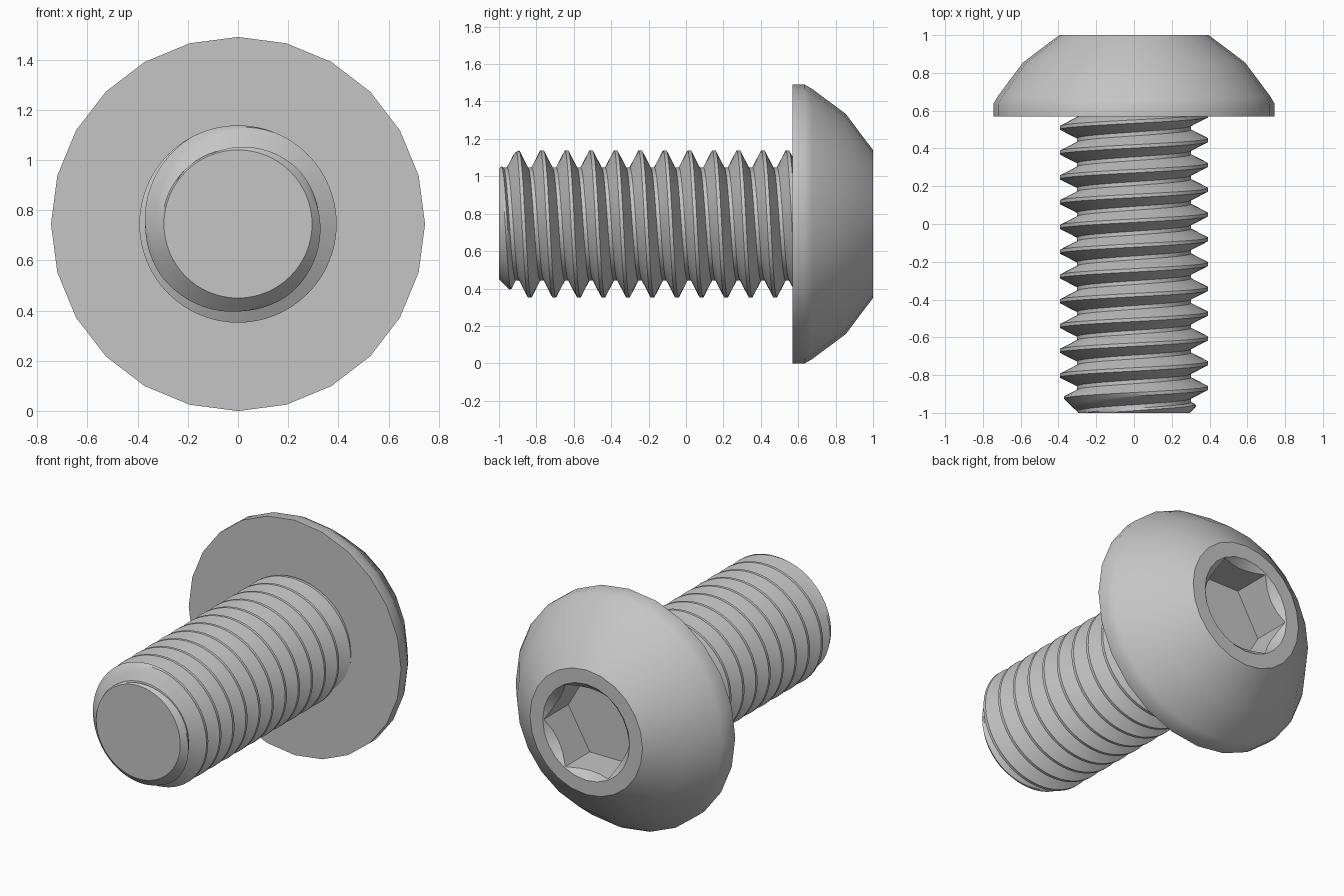
import bpy, bmesh
from math import sin, cos, pi, radians

if "Cube" in bpy.data.objects:
    bpy.data.objects.remove(bpy.data.objects["Cube"], do_unlink=True)

AXIS_Z = 0.745

steel = bpy.data.materials.new("grey steel")
steel.use_nodes = True
grey = (0.56, 0.56, 0.56, 1)
steel.diffuse_color = grey
steel.node_tree.nodes["Principled BSDF"].inputs["Base Color"].default_value = grey


def point(bm, r, y, a):
    """Vertex at radius r, angle a (from +z towards +x) around the bolt axis."""
    return bm.verts.new((r * sin(a), y, AXIS_Z + r * cos(a)))


def finish(bm, name):
    bmesh.ops.remove_doubles(bm, verts=bm.verts, dist=0.0005)
    bmesh.ops.recalc_face_normals(bm, faces=bm.faces)
    mesh = bpy.data.meshes.new(name)
    bm.to_mesh(mesh)
    bm.free()
    mesh.materials.append(steel)
    obj = bpy.data.objects.new(name, mesh)
    bpy.context.collection.objects.link(obj)
    bpy.ops.object.select_all(action="DESELECT")
    obj.select_set(True)
    bpy.context.view_layer.objects.active = obj
    bpy.ops.object.shade_smooth_by_angle(angle=radians(30))
    return obj


# Domed head with a hexagonal socket, lofted through rings
SIDES = 24
APOTHEM, MOUTH, FLOOR = 0.26, 0.305, 0.75


def hex_radius(a):
    return APOTHEM / cos((a + pi / 6) % (pi / 3) - pi / 6)


bm = bmesh.new()
angles = [2 * pi * i / SIDES for i in range(SIDES)]
outline = [(0.745, 0.57), (0.745, 0.635), (0.722, 0.675),
           (0.588, 0.855), (0.395, 1.0), (MOUTH, 1.0)]
rings = [[point(bm, r, y, a) for a in angles] for r, y in outline]
# countersunk mouth meets the flats in shallow arcs
rings.append([point(bm, hex_radius(a), 1 - (MOUTH - hex_radius(a)), a) for a in angles])
rings.append([point(bm, hex_radius(a), FLOOR, a) for a in angles])
for lower, upper in zip(rings, rings[1:]):
    for i in range(SIDES):
        j = (i + 1) % SIDES
        bm.faces.new((lower[i], lower[j], upper[j], upper[i]))
bm.faces.new(rings[0])
bm.faces.new(rings[-1])
finish(bm, "head")

# Threaded shank: a right-hand helical grid, trimmed by the tip chamfer
STEPS, PITCH, START = 64, 0.1312, -0.901
CREST, ROOT, TIP = 0.393, 0.302, 0.295
TOP = 0.6
half_crest, half_root = 0.009, 0.010
flank_start, flank_end = half_crest, PITCH - half_crest
run = PITCH / 2 - half_crest - half_root

tooth = []
for k in range(5):
    tooth.append((half_crest + run * k / 4, CREST + (ROOT - CREST) * k / 4))
tooth += [(PITCH - y, r) for y, r in reversed(tooth)]

bm = bmesh.new()
rows = []
for turn in range(-3, 13):
    for offset, radius in tooth:
        row = []
        for s in range(STEPS + 1):
            y = START + offset + PITCH * (turn + s / STEPS)
            y = min(max(y, -1), TOP)
            row.append(point(bm, min(radius, TIP + (y + 1)), y, 2 * pi * s / STEPS))
        rows.append(row)
for lower, upper in zip(rows, rows[1:]):
    for s in range(STEPS):
        quad = (lower[s], lower[s + 1], upper[s + 1], upper[s])
        ys = [v.co.y for v in quad]
        if max(ys) > -1 and min(ys) < TOP:
            bm.faces.new(quad)
bm.faces.new(rows[0][:STEPS])
finish(bm, "threaded_shank")
